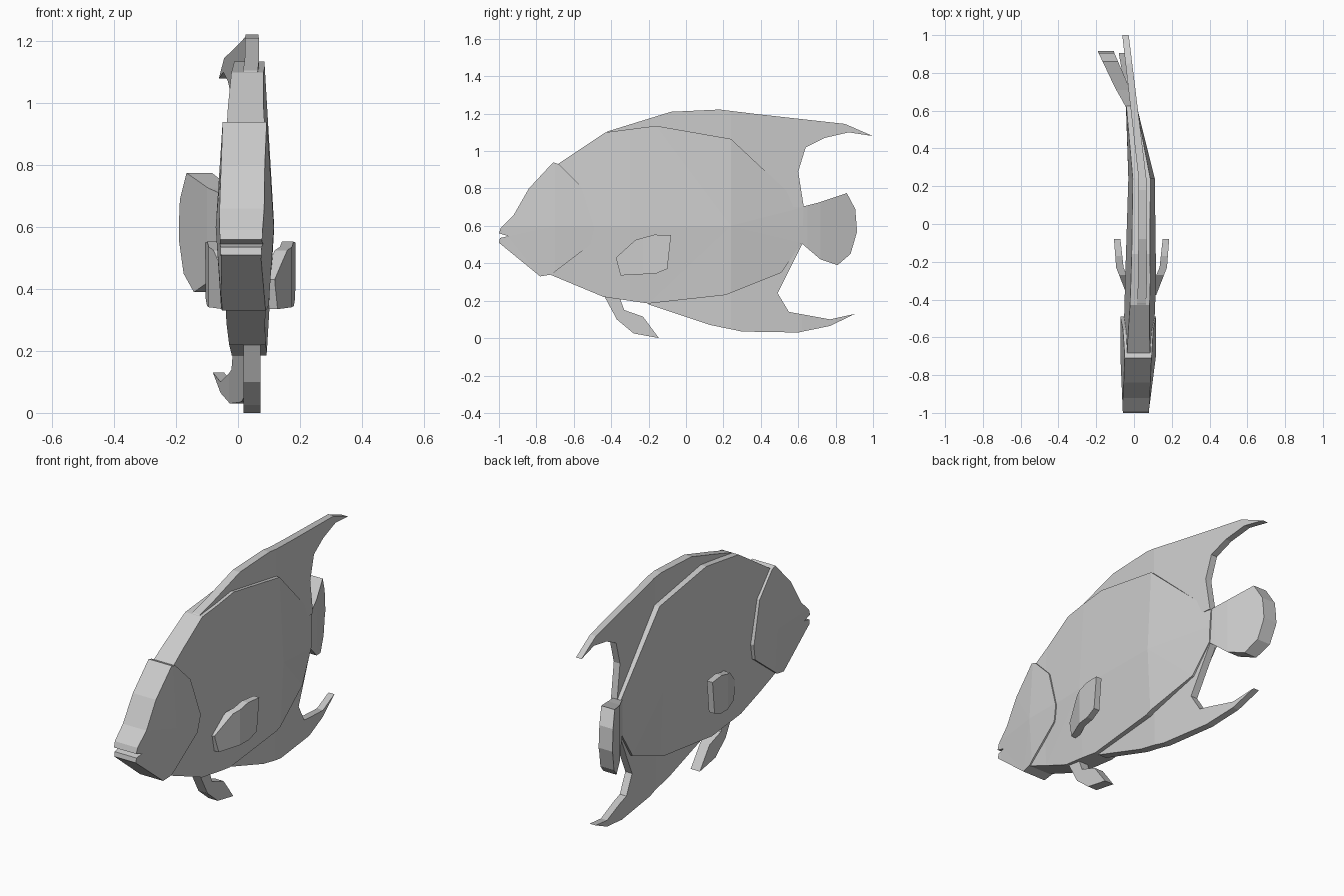
import bpy, bmesh


def lerp(table, t):
    """Piecewise linear lookup in [(t, value), ...]."""
    if t <= table[0][0]:
        return table[0][1]
    for (a, va), (b, vb) in zip(table, table[1:]):
        if t <= b:
            return va + (vb - va) * (t - a) / (b - a)
    return table[-1][1]


def plate(name, outline, center, half, taper=0.0, mirror=None):
    """Slab from a (y, z) outline, bent along center(y), thick by half(y),
    thinning away from the midline z = 0.6. mirror reflects x about a plane."""
    bm = bmesh.new()
    bm.faces.new([bm.verts.new((0, y, z)) for y, z in outline])
    cuts = [((0, t, 0), (0, 1, 0)) for t in sorted({p[0] for p in center + half})]
    if taper:
        cuts.append(((0, 0, 0.6), (0, 0, 1)))
    for co, no in cuts:
        bmesh.ops.bisect_plane(bm, geom=bm.verts[:] + bm.edges[:] + bm.faces[:],
                               dist=1e-5, plane_co=co, plane_no=no)
    ext = bmesh.ops.extrude_face_region(bm, geom=bm.faces[:], use_keep_orig=True)
    top = {g for g in ext["geom"] if isinstance(g, bmesh.types.BMVert)}
    for v in bm.verts:
        side = 1 if v in top else -1
        h = lerp(half, v.co.y) * (1 - taper * abs(v.co.z - 0.6))
        x = lerp(center, v.co.y) + side * h
        v.co.x = x if mirror is None else 2 * mirror - x
    bmesh.ops.triangulate(bm, faces=bm.faces[:])
    bmesh.ops.recalc_face_normals(bm, faces=bm.faces[:])
    me = bpy.data.meshes.new(name)
    bm.to_mesh(me)
    bm.free()
    ob = bpy.data.objects.new(name, me)
    bpy.context.collection.objects.link(ob)
    return ob


# Body
plate("body",
      [(-0.70, 0.92), (-0.43, 1.10), (-0.16, 1.135), (0.24, 1.065), (0.63, 0.70),
       (0.62, 0.51), (0.51, 0.35), (0.21, 0.23), (-0.20, 0.185), (-0.44, 0.22),
       (-0.74, 0.345)],
      [(-0.6, 0.025), (-0.3, 0.035), (0.24, 0.04), (0.63, -0.015)],
      [(-0.6, 0.08), (-0.3, 0.082), (0.24, 0.07), (0.63, 0.028)], taper=0.72)

# Head with mouth notch
plate("head",
      [(-0.99, 0.59), (-0.92, 0.66), (-0.84, 0.80), (-0.71, 0.94), (-0.68, 0.93),
       (-0.56, 0.81), (-0.49, 0.59), (-0.51, 0.50), (-0.72, 0.34), (-0.78, 0.33),
       (-1.0, 0.51), (-0.995, 0.535), (-0.95, 0.545), (-1.0, 0.56)],
      [(-0.98, 0.01), (-0.7, 0.022)],
      [(-0.98, 0.07), (-0.7, 0.094)], taper=0.7)

# Dorsal fin
plate("dorsal_fin",
      [(-0.66, 0.93), (-0.42, 1.105), (-0.08, 1.21), (0.18, 1.222), (0.40, 1.195),
       (0.85, 1.145), (1.0, 1.08), (0.87, 1.10), (0.74, 1.07), (0.64, 1.02),
       (0.60, 0.89), (0.63, 0.70), (0.55, 0.70), (0.15, 1.0), (-0.35, 1.0)],
      [(-0.66, 0.03), (-0.3, 0.045), (0.24, 0.045), (0.62, 0.0), (1.0, -0.045)],
      [(-0.66, 0.025), (1.0, 0.017)])

# Anal fin
plate("anal_fin",
      [(-0.20, 0.18), (0.13, 0.07), (0.30, 0.035), (0.60, 0.03), (0.77, 0.065),
       (0.905, 0.13), (0.77, 0.10), (0.55, 0.14), (0.49, 0.24), (0.62, 0.50),
       (0.57, 0.53), (0.45, 0.40), (0.15, 0.28), (-0.20, 0.25)],
      [(-0.2, 0.045), (0.24, 0.04), (0.62, -0.01), (0.9, -0.062)],
      [(-0.2, 0.025), (0.9, 0.018)])

# Tail fin, swept to one side
plate("tail_fin",
      [(0.58, 0.69), (0.63, 0.705), (0.71, 0.725), (0.86, 0.775), (0.905, 0.69),
       (0.915, 0.57), (0.88, 0.45), (0.81, 0.39), (0.72, 0.42), (0.62, 0.505),
       (0.58, 0.52)],
      [(0.6, -0.01), (0.65, -0.03), (0.91, -0.148)],
      [(0.6, 0.024), (0.72, 0.038), (0.91, 0.042)])

# Pelvic fin
plate("pelvic_fin",
      [(-0.44, 0.23), (-0.37, 0.10), (-0.28, 0.025), (-0.145, 0.0), (-0.23, 0.115),
       (-0.33, 0.15), (-0.36, 0.23)],
      [(-0.44, 0.045), (-0.15, 0.045)], [(-0.44, 0.028), (-0.15, 0.028)])

# Pectoral fins, one each side
for side, mirror in (("right", None), ("left", 0.04)):
    plate("pectoral_fin_" + side,
          [(-0.35, 0.335), (-0.375, 0.43), (-0.27, 0.525), (-0.17, 0.553),
           (-0.08, 0.55), (-0.10, 0.37), (-0.16, 0.345)],
          [(-0.37, 0.098), (-0.23, 0.155), (-0.07, 0.17)],
          [(-0.37, 0.022), (-0.07, 0.017)], mirror=mirror)
